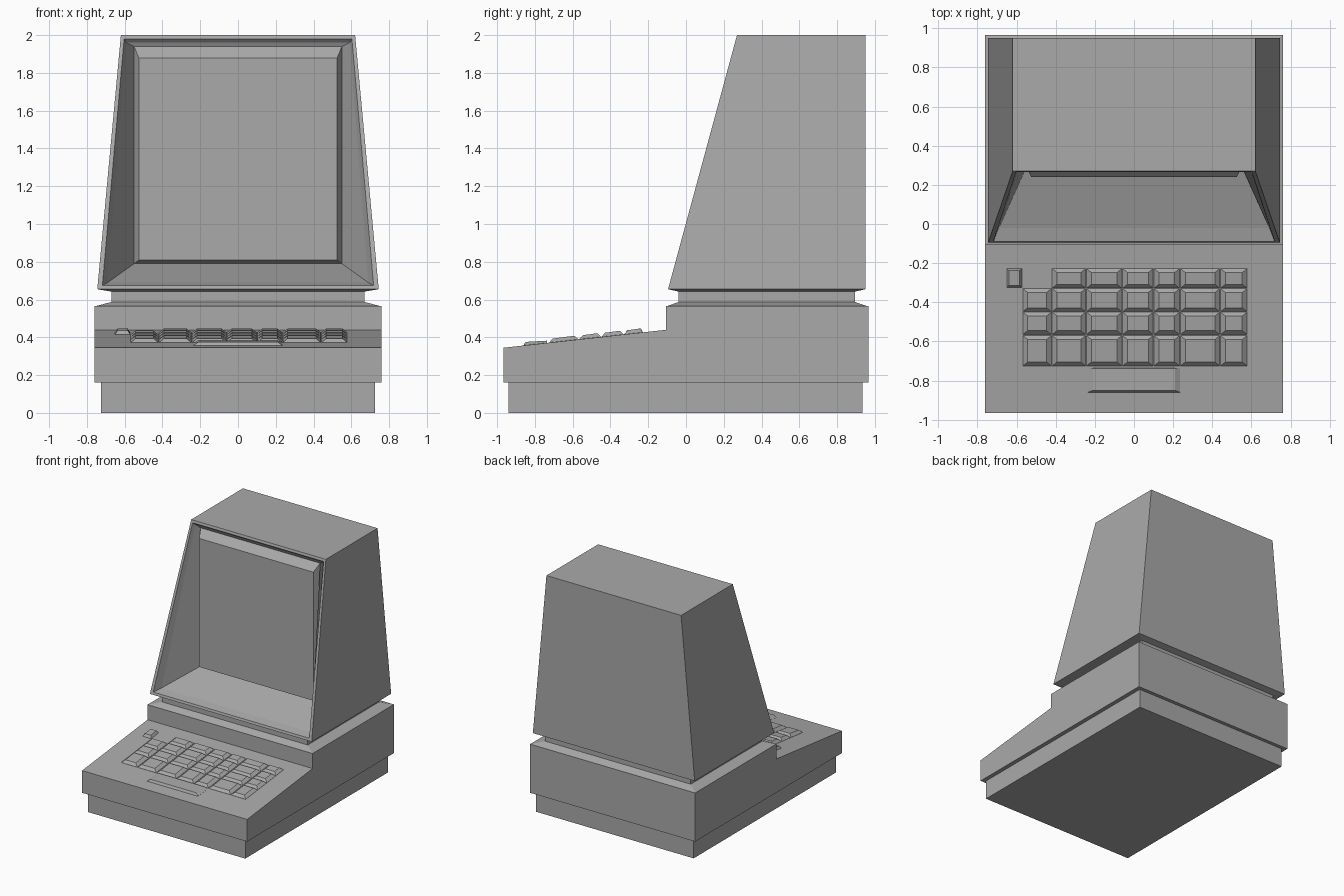
import bpy
import bmesh

cube = bpy.data.objects.get("Cube")
if cube:
    bpy.data.objects.remove(cube, do_unlink=True)

GREY = (0.4, 0.4, 0.4, 1.0)
casing = bpy.data.materials.new("casing_grey")
casing.use_nodes = True
casing.diffuse_color = GREY
bsdf = casing.node_tree.nodes["Principled BSDF"]
bsdf.inputs["Base Color"].default_value = GREY
bsdf.inputs["Roughness"].default_value = 0.6


def loft(name, rings):
    """Skin a chain of rings with equal point counts and cap both ends."""
    bm = bmesh.new()
    loops = [[bm.verts.new(p) for p in ring] for ring in rings]
    count = len(loops[0])
    for a, b in zip(loops, loops[1:]):
        for i in range(count):
            j = (i + 1) % count
            bm.faces.new((a[i], a[j], b[j], b[i]))
    bm.faces.new(loops[0])
    bm.faces.new(loops[-1])
    bmesh.ops.recalc_face_normals(bm, faces=bm.faces)
    mesh = bpy.data.meshes.new(name)
    bm.to_mesh(mesh)
    bm.free()
    mesh.materials.append(casing)
    obj = bpy.data.objects.new(name, mesh)
    bpy.context.collection.objects.link(obj)
    return obj


def flat_ring(half_x, front, back, z):
    return [(-half_x, front, z), (half_x, front, z), (half_x, back, z), (-half_x, back, z)]


def upright_ring(low_x, low_y, low_z, top_x, top_y, top_z):
    return [(-low_x, low_y, low_z), (low_x, low_y, low_z),
            (top_x, top_y, top_z), (-top_x, top_y, top_z)]


def face_y(z):
    """Depth of the sloping monitor front at a height."""
    return -0.095 + (z - 0.655) * 0.365 / 1.345


def deck_z(y):
    """Height of the sloping keyboard deck."""
    return 0.345 + (y + 0.965) * 0.095 / 0.86


# Plinth
loft("plinth", [flat_ring(0.725, -0.94, 0.935, z) for z in (0, 0.16)])

# Main body with sloping keyboard deck
profile = [(-0.965, 0.16), (-0.965, 0.345), (-0.105, 0.44),
           (-0.105, 0.565), (0.965, 0.565), (0.965, 0.16)]
loft("main_body", [[(x, y, z) for y, z in profile] for x in (-0.76, 0.76)])

# Neck with flared top and bottom
loft("neck", [flat_ring(0.755, -0.1, 0.96, 0.565),
              flat_ring(0.67, -0.04, 0.895, 0.587),
              flat_ring(0.67, -0.04, 0.895, 0.642),
              flat_ring(0.745, -0.095, 0.95, 0.655)])

# Monitor: back, outer rim, inner rim, lip, recess, raised screen
loft("monitor", [
    upright_ring(0.745, 0.95, 0.655, 0.62, 0.95, 2.0),
    upright_ring(0.745, face_y(0.655), 0.655, 0.62, face_y(2.0), 2.0),
    upright_ring(0.718, face_y(0.675), 0.675, 0.603, face_y(1.98), 1.98),
    upright_ring(0.69, -0.02, 0.69, 0.592, 0.285, 1.96),
    upright_ring(0.55, 0.29, 0.79, 0.55, 0.295, 1.94),
    upright_ring(0.525, 0.24, 0.81, 0.525, 0.24, 1.88)])


def key(name, x0, x1, y0, y1, inset=0.025, front=0.02, back=0.02, rise=0.02, back_rise=0.022):
    """Tapered key standing on the deck."""
    def ring(a, b, c, d, low, high):
        return [(a, c, deck_z(c) + low), (b, c, deck_z(c) + low),
                (b, d, deck_z(d) + high), (a, d, deck_z(d) + high)]
    loft(name, [ring(x0, x1, y0, y1, -0.005, -0.005),
                ring(x0, x1, y0, y1, 0.001, 0.001),
                ring(x0 + inset, x1 - inset, y0 + front, y1 - back, rise, back_rise)])


# Key grid, the back row one key shorter
columns = [-0.57, -0.42, -0.245, -0.06, 0.1, 0.235, 0.44, 0.58]
rows = [(-0.725, -0.57), (-0.565, -0.45), (-0.448, -0.33), (-0.328, -0.228)]
for r, (y0, y1) in enumerate(rows):
    for c, (x0, x1) in enumerate(zip(columns, columns[1:])):
        if r == 3 and c == 0:
            continue
        key(f"key_row{r + 1}_{c + 1}", x0 + 0.002, x1 - 0.002, y0, y1)

# Separate corner key and space bar
key("corner_key", -0.65, -0.572, -0.325, -0.228, inset=0.012, front=0.012, back=0.01)
key("space_bar", -0.235, 0.235, -0.86, -0.735, front=0.01, back=0.002, rise=0.018, back_rise=0.012)
